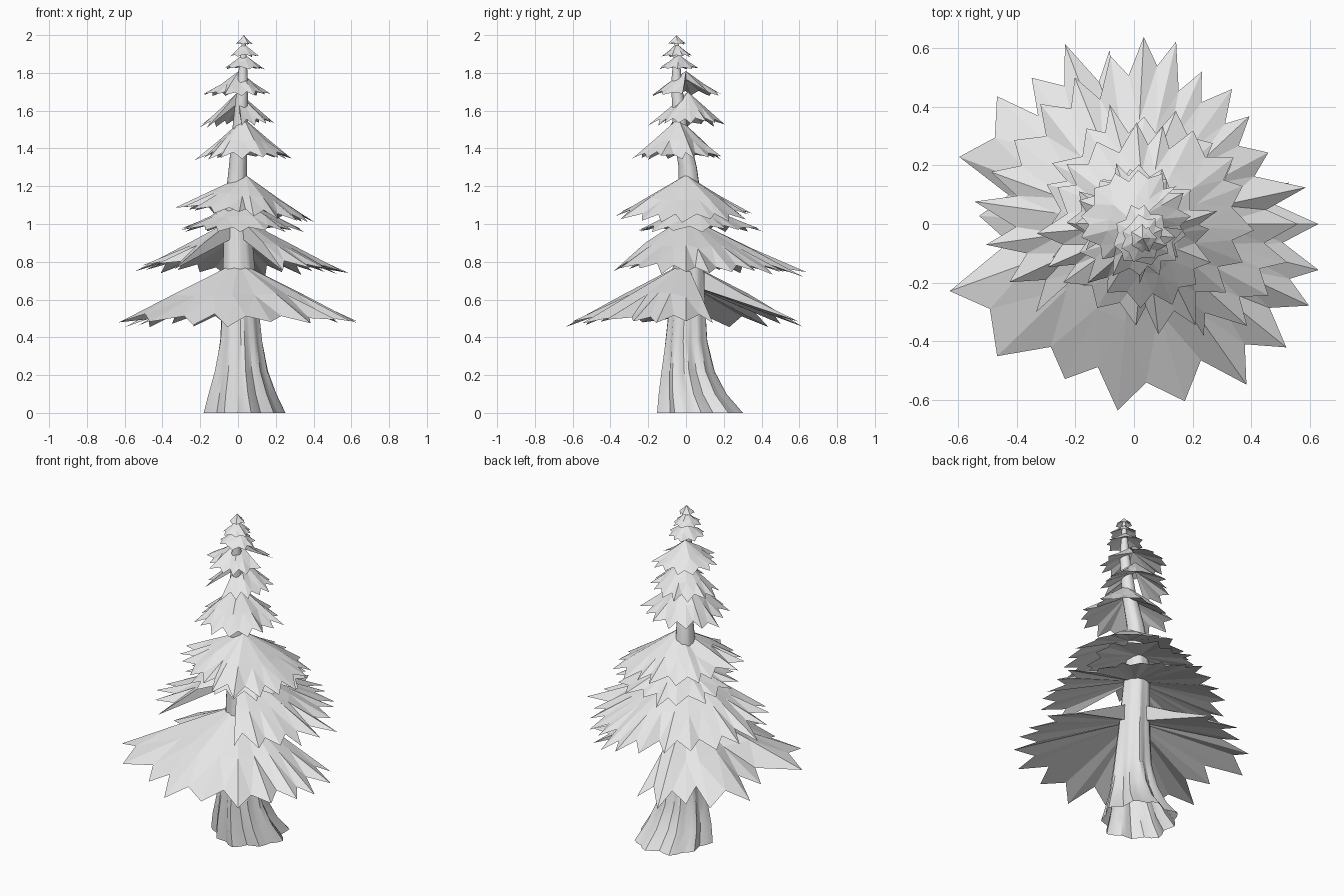
import bpy, bmesh, math, random
from math import sin, cos, pi, radians

cube = bpy.data.objects.get("Cube")
if cube:
    bpy.data.objects.remove(cube, do_unlink=True)

grey = bpy.data.materials.new("light grey")
grey.use_nodes = True
grey.diffuse_color = (0.8, 0.8, 0.8, 1)
grey.node_tree.nodes["Principled BSDF"].inputs["Base Color"].default_value = (0.8, 0.8, 0.8, 1)


def finish(bm, name):
    mesh = bpy.data.meshes.new(name)
    bm.to_mesh(mesh)
    bm.free()
    mesh.materials.append(grey)
    obj = bpy.data.objects.new(name, mesh)
    bpy.context.scene.collection.objects.link(obj)
    return obj


def skirt(name, centre, top, edge, tips, full, seed, tilt=(0, 0)):
    """Thin jagged shell of boughs: apex, ridge ring, tips with notches, shallower underside."""
    rng = random.Random(seed)
    bm = bmesh.new()
    cx, cy = centre
    drop = top - edge

    def point(angle, radius, z):
        dx, dy = radius * cos(angle), radius * sin(angle)
        return bm.verts.new((cx + dx, cy + dy, z + tilt[0] * dx + tilt[1] * dy))

    apex = bm.verts.new((cx, cy, top))
    under = bm.verts.new((cx, cy, edge + drop * 0.66))
    ridges, ends, notches = [], [], []
    count = len(tips)
    for i, (deg, r) in enumerate(tips):
        a = radians(deg)
        ridges.append(point(a, r * rng.uniform(0.48, 0.56), edge + drop * rng.uniform(0.45, 0.52)))
        ends.append(point(a, r, edge + drop * rng.uniform(-0.02, 0.1)))
        if full or i < count - 1:
            nd, nr = tips[(i + 1) % count]
            b = a + radians((nd - deg) % 360) * rng.uniform(0.4, 0.6)
            notches.append(point(b, min(r, nr) * rng.uniform(0.79, 0.88),
                                 edge + drop * rng.uniform(0.12, 0.2)))
    for i, notch in enumerate(notches):
        j = (i + 1) % count
        for face in ((apex, ridges[i], ridges[j]), (ridges[i], ends[i], notch),
                     (ridges[i], notch, ridges[j]), (notch, ends[j], ridges[j]),
                     (under, notch, ends[i]), (under, ends[j], notch)):
            bm.faces.new(face)
    if not full:
        bm.faces.new((apex, under, ends[0], ridges[0]))
        bm.faces.new((apex, ridges[-1], ends[-1], under))
    return finish(bm, name)


def random_tips(radius, count, start, sweep, seed):
    rng = random.Random(seed)
    step = sweep / count
    return [(start + step * (i + rng.uniform(-0.25, 0.25)), radius * rng.uniform(0.85, 1.03))
            for i in range(count)]


# Fluted trunk, open below: height, centre x, centre y, radius in x, radius in y, flute depth
sections = [(0, 0.03, 0.08, 0.2, 0.21, 0.13), (0.1, 0.02, 0.04, 0.165, 0.165, 0.14),
            (0.22, 0.015, 0.015, 0.13, 0.13, 0.14), (0.38, 0.015, 0.005, 0.105, 0.105, 0.11),
            (0.6, 0.01, 0.01, 0.09, 0.09, 0.07), (0.9, 0, 0.02, 0.075, 0.075, 0.05),
            (1.15, -0.01, 0.02, 0.055, 0.06, 0.04), (1.3, 0, 0.01, 0.048, 0.048, 0.03),
            (1.5, 0.01, -0.03, 0.04, 0.04, 0), (1.75, 0.025, -0.05, 0.028, 0.028, 0),
            (1.97, 0.03, -0.05, 0.01, 0.01, 0)]
SIDES = 36
bm = bmesh.new()
rings = []
for z, x, y, rx, ry, flute in sections:
    ring = []
    for i in range(SIDES):
        a = 2 * pi * i / SIDES
        f = 1 + flute * (0.6 * cos(9 * a + 2 * z) + 0.4 * cos(5 * a + 1))
        ring.append(bm.verts.new((x + rx * f * cos(a), y + ry * f * sin(a), z)))
    rings.append(ring)
for low, high in zip(rings, rings[1:]):
    for i in range(SIDES):
        j = (i + 1) % SIDES
        bm.faces.new((low[i], low[j], high[j], high[i]))
trunk = finish(bm, "trunk")
bpy.context.view_layer.objects.active = trunk
trunk.select_set(True)
bpy.ops.object.shade_smooth_by_angle(angle=radians(35))
trunk.select_set(False)

# Lowest boughs, open at the back left
skirt("boughs_lowest", (0, 0), 0.8, 0.46,
      [(98, .6), (111, .66), (125, .61), (137, .64), (159, .64), (177, .53), (200, .67), (224, .65),
       (246, .58), (265, .64), (286, .63), (305, .67), (321, .67), (335, .66), (346, .65),
       (360, .63), (375, .55)], False, 1)

# Second boughs, open at the front
skirt("boughs_second", (0, 0), 1.04, 0.745,
      [(-58, .45), (-42, .52), (-28, .52), (-14, .54), (0, .56), (12, .6), (28, .52), (43, .54),
       (54, .57), (66, .57), (77, .64), (87, .64), (98, .58), (112, .54), (128, .52), (145, .5),
       (160, .52), (172, .55), (188, .51), (205, .47), (222, .45)], False, 2, (-0.02, -0.04))

# Upper boughs: name, centre, top, edge, radius, tip count, start angle, sweep, tilt
upper = [("boughs_third", (0.01, 0.06), 1.13, 0.96, 0.35, 17, 0, 360, (0, 0)),
         ("boughs_fourth", (0.04, 0), 1.26, 1.04, 0.38, 18, 0, 360, (-0.09, 0)),
         ("boughs_fifth", (0.03, -0.04), 1.56, 1.34, 0.26, 15, 0, 360, (0, 0)),
         ("boughs_sixth", (0, 0.01), 1.7, 1.52, 0.21, 13, 270, 320, (0.04, 0)),
         ("boughs_seventh", (0.005, 0), 1.81, 1.68, 0.19, 13, 40, 335, (0, 0)),
         ("boughs_eighth", (0.03, -0.04), 1.9, 1.82, 0.11, 9, 0, 360, (0, 0)),
         ("boughs_ninth", (0.03, -0.05), 1.955, 1.885, 0.085, 8, 20, 360, (0, 0)),
         ("boughs_tip", (0.03, -0.05), 2, 1.95, 0.05, 7, 0, 360, (0, 0))]
for n, (name, centre, top, edge, radius, count, start, sweep, tilt) in enumerate(upper):
    skirt(name, centre, top, edge, random_tips(radius, count, start, sweep, 20 + n),
          sweep == 360, 40 + n, tilt)
